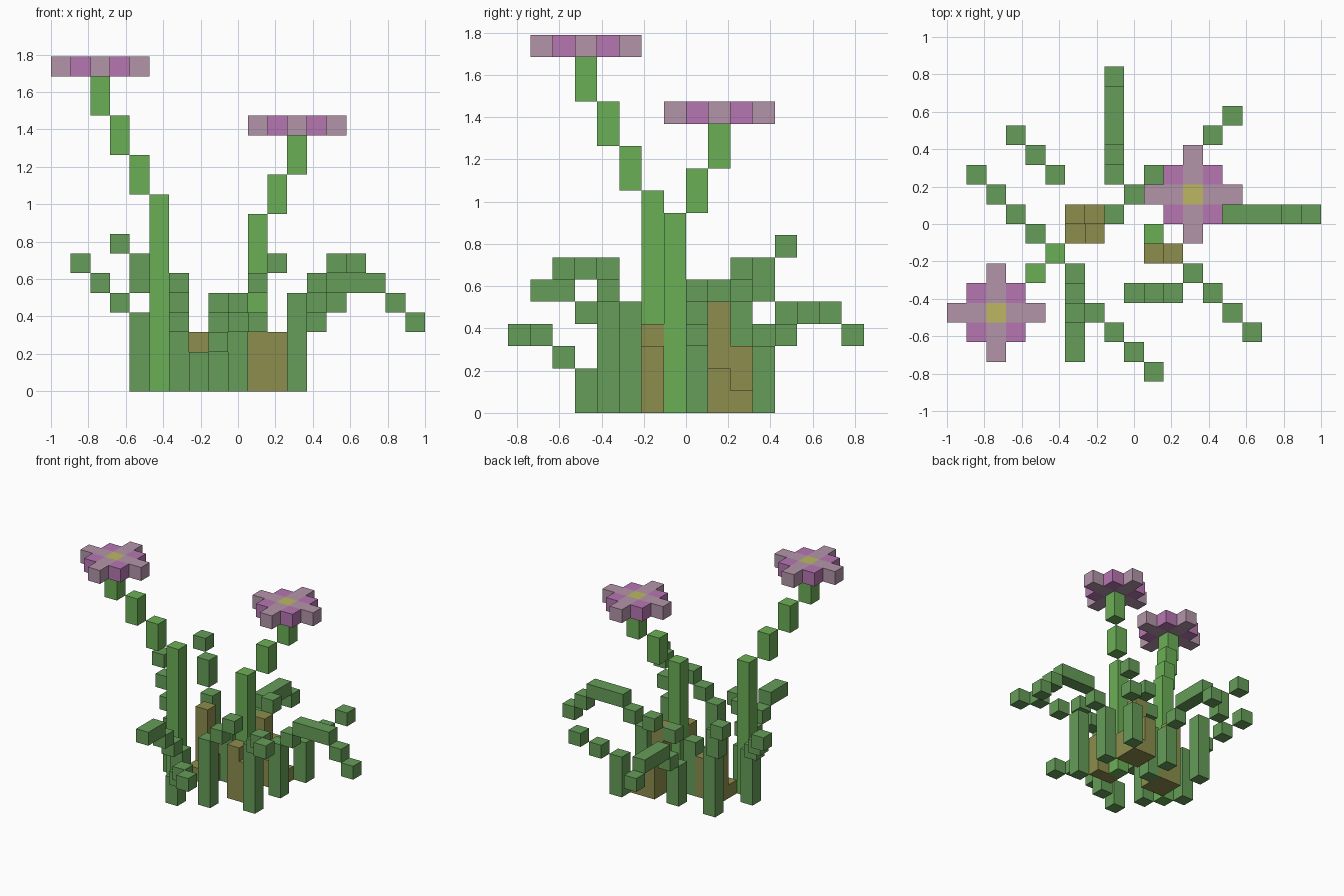
import bpy, bmesh
from mathutils import Vector

if "Cube" in bpy.data.objects:
    bpy.data.objects.remove(bpy.data.objects["Cube"])

S = 2 / 19                                  # edge of one cube
ORIGIN = Vector((-1, -8 * S, 0))


def material(name, r, g, b):
    m = bpy.data.materials.new(name)
    m.diffuse_color = (r ** 2.2, g ** 2.2, b ** 2.2, 1)
    m.use_nodes = True
    m.node_tree.nodes["Principled BSDF"].inputs["Base Color"].default_value = m.diffuse_color
    return m


STEM = material("stem_green", 0.42, 0.68, 0.34)
LEAF = material("leaf_green", 0.40, 0.61, 0.35)
SOIL = material("stalk_brown", 0.55, 0.55, 0.31)
PALE = material("petal_pale", 0.70, 0.58, 0.66)
PINK = material("petal_pink", 0.71, 0.46, 0.69)
YELLOW = material("flower_yellow", 0.73, 0.71, 0.38)


def voxels(name, cells):
    """Mesh of the exposed faces of a {(i, j, k): material} grid."""
    mats = list(dict.fromkeys(cells.values()))
    bm = bmesh.new()
    for cell, mat in cells.items():
        c = Vector(cell)
        for axis in range(3):
            for side in (0, 1):
                step = Vector((0, 0, 0))
                step[axis] = 2 * side - 1
                if tuple(int(v) for v in c + step) in cells:
                    continue
                u, w = Vector((0, 0, 0)), Vector((0, 0, 0))
                u[(axis + 1) % 3] = 1
                w[(axis + 2) % 3] = 1
                base = c.copy()
                base[axis] += side
                loop = [base, base + u, base + u + w, base + w]
                if not side:
                    loop.reverse()
                f = bm.faces.new([bm.verts.new(ORIGIN + p * S) for p in loop])
                f.material_index = mats.index(mat)
    bmesh.ops.remove_doubles(bm, verts=bm.verts, dist=1e-4)
    bmesh.ops.dissolve_limit(bm, angle_limit=0.01, verts=bm.verts, edges=bm.edges,
                             delimit={'MATERIAL'})
    me = bpy.data.meshes.new(name)
    bm.to_mesh(me)
    bm.free()
    for m in mats:
        me.materials.append(m)
    ob = bpy.data.objects.new(name, me)
    bpy.context.collection.objects.link(ob)


def column(i, j, k0, k1, mat):
    return {(i, j, k): mat for k in range(k0, k1)}


# Flower stems: upright column, then two-cube steps leaning outwards
def stem(name, i, j, height, di, dj, steps):
    cells = column(i, j, 0, height, STEM)
    for n in range(steps):
        k = height + 2 * n
        cells |= column(i + di * (n + 1), j + dj * (n + 1), k, k + 2, STEM)
    voxels(name, cells)


stem("tall_stem", 5, 6, 10, -1, -1, 3)
stem("short_stem", 10, 7, 9, 1, 1, 2)


# Flower heads: pale cross, pink corners, yellow centre
def flower(name, i, j, k):
    cells = {(i, j, k): YELLOW}
    for a, b in ((1, 0), (-1, 0), (0, 1), (0, -1)):
        for n in (1, 2):
            cells[(i + a * n, j + b * n, k)] = PALE
    for a in (-1, 1):
        for b in (-1, 1):
            cells[(i + a, j + b, k)] = PINK
    voxels(name, cells)


flower("tall_flower", 2, 3, 16)
flower("short_flower", 12, 9, 13)


# Leaves: base column, then one cube per step at the given levels
def leaf(name, i, j, height, di, dj, levels):
    cells = column(i, j, 0, height, LEAF)
    for n, level in enumerate(levels, 1):
        lo, hi = level if isinstance(level, tuple) else (level, level)
        cells |= column(i + di * n, j + dj * n, lo, hi + 1, LEAF)
    voxels(name, cells)


leaf("leaf_front_right", 12, 5, 5, 1, -1, (5, 6, 6))
leaf("leaf_front_middle", 9, 4, 5, 1, 0, (5, 6))
leaf("leaf_right", 12, 8, 4, 1, 0, (4, 5, 5, 5, 4, 3))
leaf("leaf_back", 8, 10, 3, 0, 1, (3, 4, 4, 4, 3))
leaf("leaf_back_left", 5, 10, 5, -1, 1, ((5, 6), 7))
leaf("leaf_left", 4, 7, 4, -1, 1, (4, 5, 6))
leaf("leaf_front", 6, 5, 3, 0, -1, (3, 4, 5, 5))
leaf("leaf_front_low", 7, 3, 2, 1, -1, (2, 3, 3))
leaf("leaf_back_right", 12, 11, 3, 1, 1, (3, 4))
leaf("leaf_centre", 8, 8, 4, 1, 1, (4, 5))


# Brown stumps: clusters of columns (i, j, height)
def stump(name, columns):
    cells = {}
    for i, j, h in columns:
        cells |= column(i, j, 0, h, SOIL)
    voxels(name, cells)


stump("stump_left", ((6, 8, 5), (7, 8, 3), (6, 7, 1), (7, 7, 2)))
stump("stump_back", ((10, 9, 5), (10, 10, 3), (11, 9, 2), (11, 10, 1)))
stump("stump_front", ((10, 6, 4), (11, 6, 3)))
